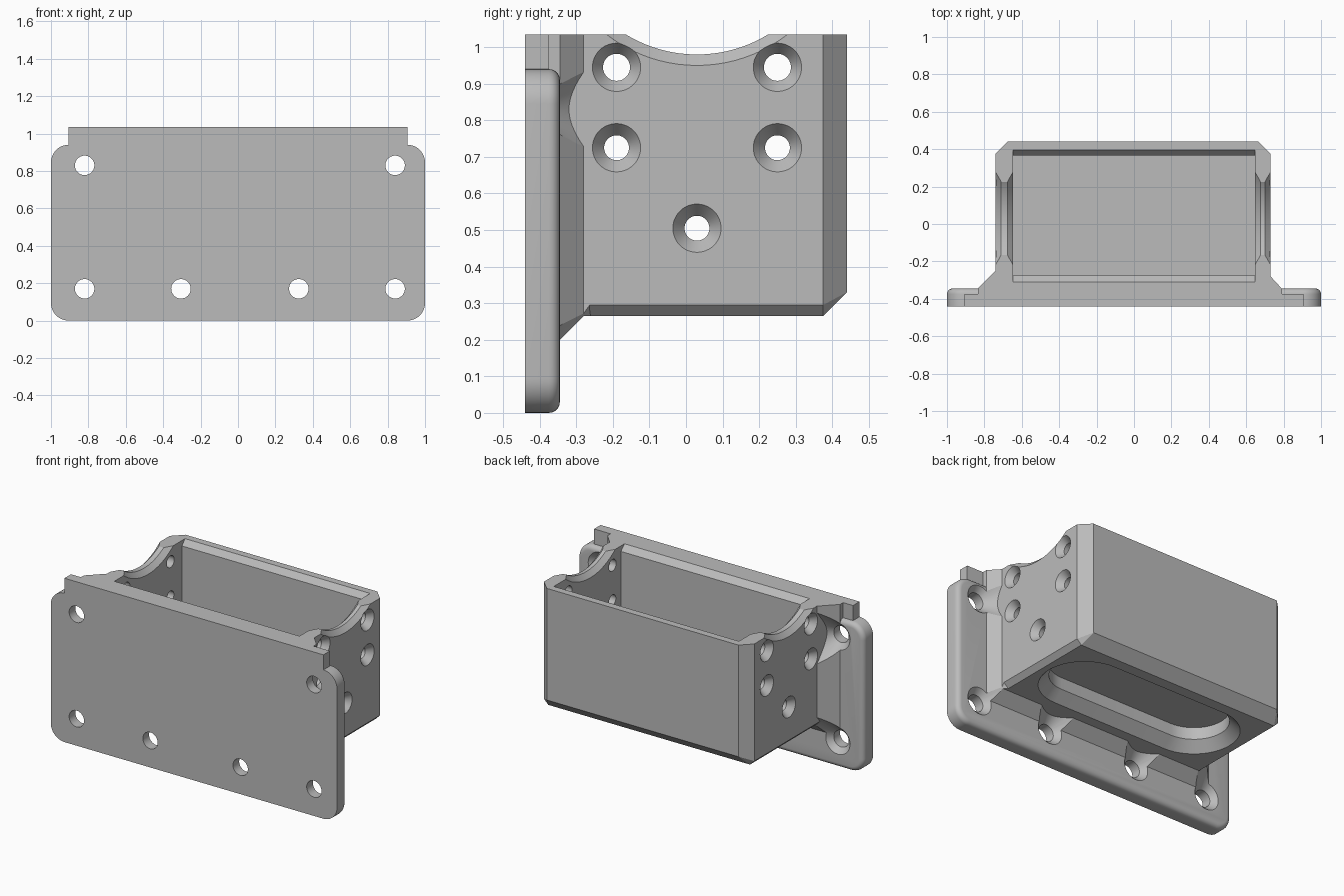
import bpy, bmesh
from math import sin, cos, pi
from mathutils import Vector

cube = bpy.data.objects.get("Cube")
if cube:
    bpy.data.objects.remove(cube, do_unlink=True)

grey = bpy.data.materials.new("light_grey")
grey.use_nodes = True
grey.diffuse_color = (0.5, 0.5, 0.5, 1)
grey.node_tree.nodes["Principled BSDF"].inputs["Base Color"].default_value = (0.5, 0.5, 0.5, 1)

TOP, XL, XR = 1.035, -0.74, 0.73
FRONT, PLATE_BACK = -0.44, -0.345


def finish(bm, name):
    bmesh.ops.recalc_face_normals(bm, faces=bm.faces)
    mesh = bpy.data.meshes.new(name)
    bm.to_mesh(mesh)
    bm.free()
    mesh.materials.append(grey)
    ob = bpy.data.objects.new(name, mesh)
    bpy.context.collection.objects.link(ob)
    return ob


def loft(name, rings):
    """Closed solid through rings with equal point counts."""
    bm = bmesh.new()
    loops = [[bm.verts.new(p) for p in ring] for ring in rings]
    n = len(loops[0])
    for a, b in zip(loops, loops[1:]):
        for i in range(n):
            j = (i + 1) % n
            bm.faces.new((a[i], a[j], b[j], b[i]))
    bm.faces.new(loops[0])
    bm.faces.new(loops[-1])
    return finish(bm, name)


def hull(name, points):
    bm = bmesh.new()
    for p in points:
        bm.verts.new(p)
    bmesh.ops.convex_hull(bm, input=bm.verts)
    bmesh.ops.dissolve_limit(bm, angle_limit=0.01, verts=bm.verts, edges=bm.edges)
    return finish(bm, name)


def box(name, x0, x1, y0, y1, z0, z1):
    return hull(name, [(x, y, z) for x in (x0, x1) for y in (y0, y1) for z in (z0, z1)])


def lathe(name, axis, centre, profile, n=48):
    """Round solid along x or y; profile holds (position, radius)."""
    rings = []
    for pos, r in profile:
        ring = []
        for k in range(n):
            u, v = r * cos(2 * pi * k / n), r * sin(2 * pi * k / n)
            ring.append((pos, centre[0] + u, centre[1] + v) if axis == "x"
                        else (centre[0] + u, pos, centre[1] + v))
        rings.append(ring)
    return loft(name, rings)


def stadium(half, r, y, z, n=24):
    """Slot outline lying flat, long along x."""
    pts = []
    for side, start in ((1, -pi / 2), (-1, pi / 2)):
        for k in range(n + 1):
            a = start + pi * k / n
            pts.append((side * half + r * cos(a), y + r * sin(a), z))
    return pts


def combine(target, other, operation):
    mod = target.modifiers.new("combine", "BOOLEAN")
    mod.operation, mod.solver, mod.object = operation, "EXACT", other
    bpy.context.view_layer.objects.active = target
    bpy.ops.object.modifier_apply(modifier=mod.name)
    bpy.data.objects.remove(other, do_unlink=True)


# Mounting plate with round corners and a rounded back edge
R, HEIGHT = 0.095, 0.94
bm = bmesh.new()
outline = []
for i, (cx, cz) in enumerate(((1 - R, HEIGHT - R), (R - 1, HEIGHT - R), (R - 1, R), (1 - R, R))):
    for k in range(13):
        a = i * pi / 2 + k * pi / 24
        outline.append(bm.verts.new((cx + R * cos(a), FRONT, cz + R * sin(a))))
face = bm.faces.new(outline)
geom = bmesh.ops.extrude_face_region(bm, geom=[face])["geom"]
back = [v for v in geom if isinstance(v, bmesh.types.BMVert)]
bmesh.ops.translate(bm, verts=back, vec=(0, PLATE_BACK - FRONT, 0))
rim = [e for e in bm.edges if all(v in back for v in e.verts)]
bmesh.ops.bevel(bm, geom=rim, offset=0.03, segments=5, profile=0.5, affect="EDGES")
bracket = finish(bm, "mounting_bracket")

# Raised top strip
combine(bracket, box("top_strip", -0.905, 0.905, FRONT, -0.375, 0.7, TOP), "UNION")

# Sloped gusset flaring from the box to the plate
sections = ((FRONT + 0.01, -0.835, 0.79, 0.2), (PLATE_BACK, -0.835, 0.79, 0.2),
            (-0.28, -0.77, XR, 0.265), (-0.25, XL, XR, 0.265))
combine(bracket, loft("gusset", [[(a, y, z), (b, y, z), (b, y, TOP), (a, y, TOP)]
                                 for y, a, b, z in sections]), "UNION")

# Countersunk plate holes
for x, z in ((-0.82, 0.83), (0.84, 0.83), (-0.82, 0.17), (-0.305, 0.17), (0.325, 0.17), (0.84, 0.17)):
    combine(bracket, lathe("screw_cutter", "y", (x, z),
            ((-0.5, 0.052), (-0.378, 0.052), (-0.2, 0.23))), "DIFFERENCE")

# Box body with chamfered back corners and bottom edges
C = 0.065
points = []
for x, s in ((XL, 1), (XR, -1)):
    points += [(x, -0.35, TOP), (x, 0.44 - C, TOP), (x + s * C, 0.44, TOP),
               (x + s * C, 0.44, 0.33), (x, 0.44 - C, 0.295), (x + s * 0.03, 0.44 - C, 0.265),
               (x, -0.35, 0.295), (x + s * 0.03, -0.35, 0.265)]
combine(bracket, hull("box_body", points), "UNION")

# Open cavity with sloped front and back lips
rings = [[(-0.647, a, z), (0.647, a, z), (0.647, b, z), (-0.647, b, z)]
         for z, a, b in ((0.44, -0.275, 0.365), (TOP - 0.035, -0.275, 0.365),
                         (TOP, -0.31, 0.395), (1.2, -0.31, 0.395))]
combine(bracket, loft("cavity_cutter", rings), "DIFFERENCE")

# Finger slot recessed into the underside
combine(bracket, loft("slot_cutter", [stadium(0.4, r, 0.045, z) for r, z in
        ((0.28, 0.245), (0.2, 0.325), (0.2, 0.4))]), "DIFFERENCE")

# Side walls: chamfered saddle and countersunk holes
for wall, s in ((XR, 1), (XL, -1)):
    inner = s * 0.647
    saddle = ((inner - s * 0.02, 0.423), (inner + s * 0.03, 0.373),
              (wall - s * 0.03, 0.373), (wall + s * 0.02, 0.423))
    combine(bracket, lathe("saddle_cutter", "x", (0.03, 1.353), saddle, 96), "DIFFERENCE")
    for y, z, r in ((-0.19, 0.945, 0.037), (0.25, 0.945, 0.037), (-0.19, 0.725, 0.034),
                    (0.25, 0.725, 0.034), (0.03, 0.505, 0.034)):
        hole = ((inner - s * 0.1, r), (wall - s * 0.04, r), (wall, 0.066), (wall + s * 0.02, 0.081))
        combine(bracket, lathe("hole_cutter", "x", (y, z), hole), "DIFFERENCE")

bracket.data.materials.clear()
bracket.data.materials.append(grey)
for p in bracket.data.polygons:
    p.material_index = 0
bpy.ops.object.select_all(action="DESELECT")
bracket.select_set(True)
bpy.context.view_layer.objects.active = bracket
bpy.ops.object.shade_smooth_by_angle(angle=0.5)
